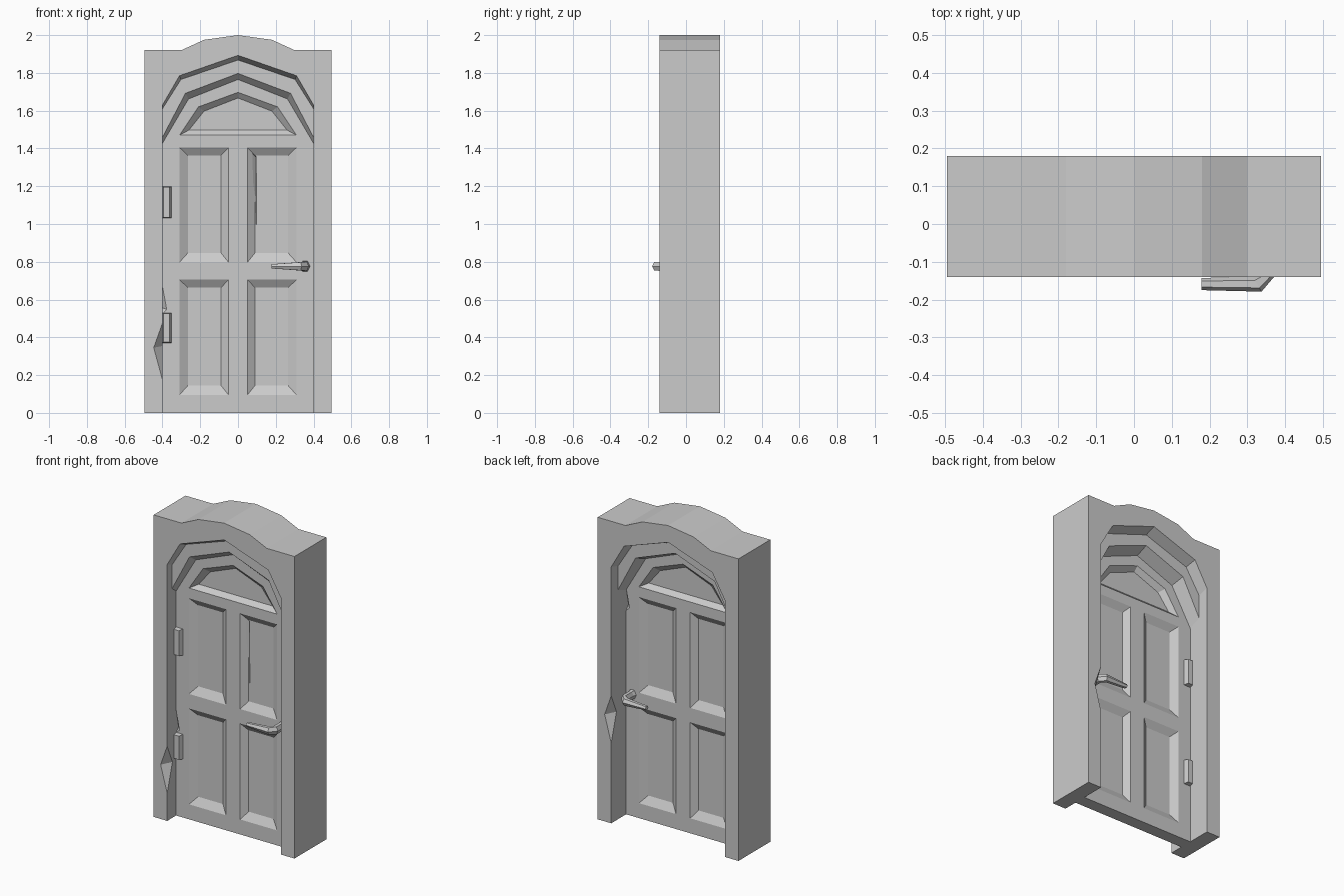
import bpy, bmesh

if "Cube" in bpy.data.objects:
    bpy.data.objects.remove(bpy.data.objects["Cube"])

FRONT, BACK = -0.14, 0.18          # frame faces
DF, DB = -0.05, 0.03               # door faces
MID = DF + DB                      # y -> MID - y mirrors front to back of the door


def finish(name, bm):
    bmesh.ops.recalc_face_normals(bm, faces=bm.faces)
    me = bpy.data.meshes.new(name)
    bm.to_mesh(me)
    bm.free()
    ob = bpy.data.objects.new(name, me)
    bpy.context.collection.objects.link(ob)
    return ob


def add_rings(bm, rings):
    """Closed solid through rings of 3D points."""
    loops = [[bm.verts.new(p) for p in r] for r in rings]
    for a, b in zip(loops, loops[1:]):
        n = len(a)
        for i in range(n):
            bm.faces.new((a[i], a[(i + 1) % n], b[(i + 1) % n], b[i]))
    bm.faces.new(loops[0])
    bm.faces.new(loops[-1])


def add_sections(bm, sections):
    """Solid through (y, xz outline) sections."""
    add_rings(bm, [[(x, y, z) for x, z in o] for y, o in sections])


def add_hull(bm, pts):
    vs = [bm.verts.new(p) for p in pts]
    bmesh.ops.convex_hull(bm, input=vs)


def sym(half):
    """Right half outline ending on x = 0 -> full outline, right to left."""
    return half + [(-x, z) for x, z in reversed(half) if x != 0]


def rect(x0, x1, z0, z1):
    return [(x0, z0), (x1, z0), (x1, z1), (x0, z1)]


def carve(ob, cutter):
    cutter.hide_render = True
    m = ob.modifiers.new("carve", 'BOOLEAN')
    m.operation, m.solver, m.object = 'DIFFERENCE', 'EXACT', cutter
    bpy.context.view_layer.objects.active = ob
    bpy.ops.object.modifier_apply(modifier=m.name)
    bpy.data.objects.remove(cutter)


# Frame: wavy top, arched opening with chamfered head
top = sym([(0.495, 0), (0.495, 1.92), (0.3, 1.92), (0.18, 1.975), (0, 2.0)])
arch_wide = sym([(0.4, 0), (0.4, 1.63), (0.31, 1.785), (0, 1.893)])
arch_narrow = sym([(0.4, 0), (0.4, 1.61), (0.302, 1.765), (0, 1.868)])
bm = bmesh.new()
add_sections(bm, [(y, top + a[::-1]) for y, a in (
    (FRONT, arch_wide), (-0.09, arch_narrow), (0.11, arch_narrow), (BACK, arch_wide))])
frame = finish("door_frame", bm)

# Chips knocked out of the jamb edges, front left and back right
bm = bmesh.new()
for s, face, out, z in ((-1, FRONT, -1, 0.345), (1, BACK, 1, 0.68)):
    add_hull(bm, [(s * 0.447, face + out * 0.001, z), (s * 0.398, face - out * 0.055, z + 0.01),
                  (s * 0.4, face, z + 0.13), (s * 0.4, face, z - 0.17),
                  (s * 0.36, face + out * 0.04, z)])
carve(frame, finish("jamb_chips", bm))

# Inner stepped arch between frame and door
upper = sym([(0.41, 1.66), (0.32, 1.80), (0, 1.91)])
low_a = sym([(0.41, 1.44), (0.278, 1.692), (0, 1.797)])
low_b = sym([(0.41, 1.41), (0.262, 1.662), (0, 1.765)])
bm = bmesh.new()
add_sections(bm, [(y, upper + a[::-1]) for y, a in (
    (-0.09, low_a), (DF, low_b), (DB, low_b), (0.11, low_a))])
finish("inner_arch", bm)

# Door slab
slab = sym([(0.405, 0), (0.405, 1.46), (0.275, 1.69), (0, 1.79)])
bm = bmesh.new()
add_sections(bm, [(DF, slab), (DB, slab)])
door = finish("door", bm)

# Recessed panels on both faces
panels = [(sym([(0.31, 1.47), (0.21, 1.62), (0, 1.697)]),
           sym([(0.26, 1.497), (0.18, 1.597), (0, 1.667)]))]
for s in (-1, 1):
    for z0, z1 in ((0.797, 1.405), (0.095, 0.705)):
        panels.append((rect(s * 0.05, s * 0.31, z0, z1),
                       rect(s * 0.09, s * 0.265, z0 + 0.05, z1 - 0.042)))
bm = bmesh.new()
for outer, inner in panels:
    for f in (lambda y: y, lambda y: MID - y):
        add_sections(bm, [(f(DF - 0.02), outer), (f(DF), outer), (f(DF + 0.028), inner)])
carve(door, finish("panel_cutters", bm))

# Long crack in the upper right panel, and splintered door edges
bm = bmesh.new()
add_hull(bm, [(0.07, -0.032, 1.38), (0.097, -0.03, 1.36), (0.1, -0.024, 0.88),
              (0.094, -0.008, 1.355)])
chip = [(-0.41, -0.06, 0.77), (-0.368, -0.06, 0.545), (-0.41, -0.06, 0.5), (-0.41, -0.015, 0.56)]
add_hull(bm, chip)
add_hull(bm, [(-x, MID - y, z + 0.77) for x, y, z in chip])
carve(door, finish("door_damage", bm))

# Hinges, front and back
bm = bmesh.new()
for z0, z1 in ((1.03, 1.2), (0.37, 0.53)):
    for f in (lambda y: y, lambda y: MID - y):
        add_sections(bm, [(f(DF + 0.01), rect(-0.4, -0.348, z0, z1)),
                          (f(DF - 0.028), rect(-0.395, -0.362, z0 + 0.005, z1 - 0.005))])
finish("hinges", bm)


# Lever handles: hexagonal post turning into a tapered lever
def lever_rings(f):
    hexa = [(1, 0), (0.5, 0.87), (-0.5, 0.87), (-1, 0), (-0.5, -0.87), (0.5, -0.87)]
    # centre x, centre y, cross direction (x, y), half width, half height
    path = [(0.355, DF + 0.01, 1, 0, 0.03, 0.033), (0.355, DF - 0.02, 1, 0, 0.02, 0.028),
            (0.355, -0.135, 1, 0, 0.02, 0.028), (0.326, -0.159, 0.5, -0.87, 0.023, 0.025),
            (0.178, -0.159, 0, -1, 0.016, 0.013)]
    return [[(cx + u * w * dx, f(cy + u * w * dy), 0.776 + v * h) for u, v in hexa]
            for cx, cy, dx, dy, w, h in path]


for name, f in (("front_handle", lambda y: y), ("back_handle", lambda y: MID - y)):
    bm = bmesh.new()
    add_rings(bm, lever_rings(f))
    finish(name, bm)
